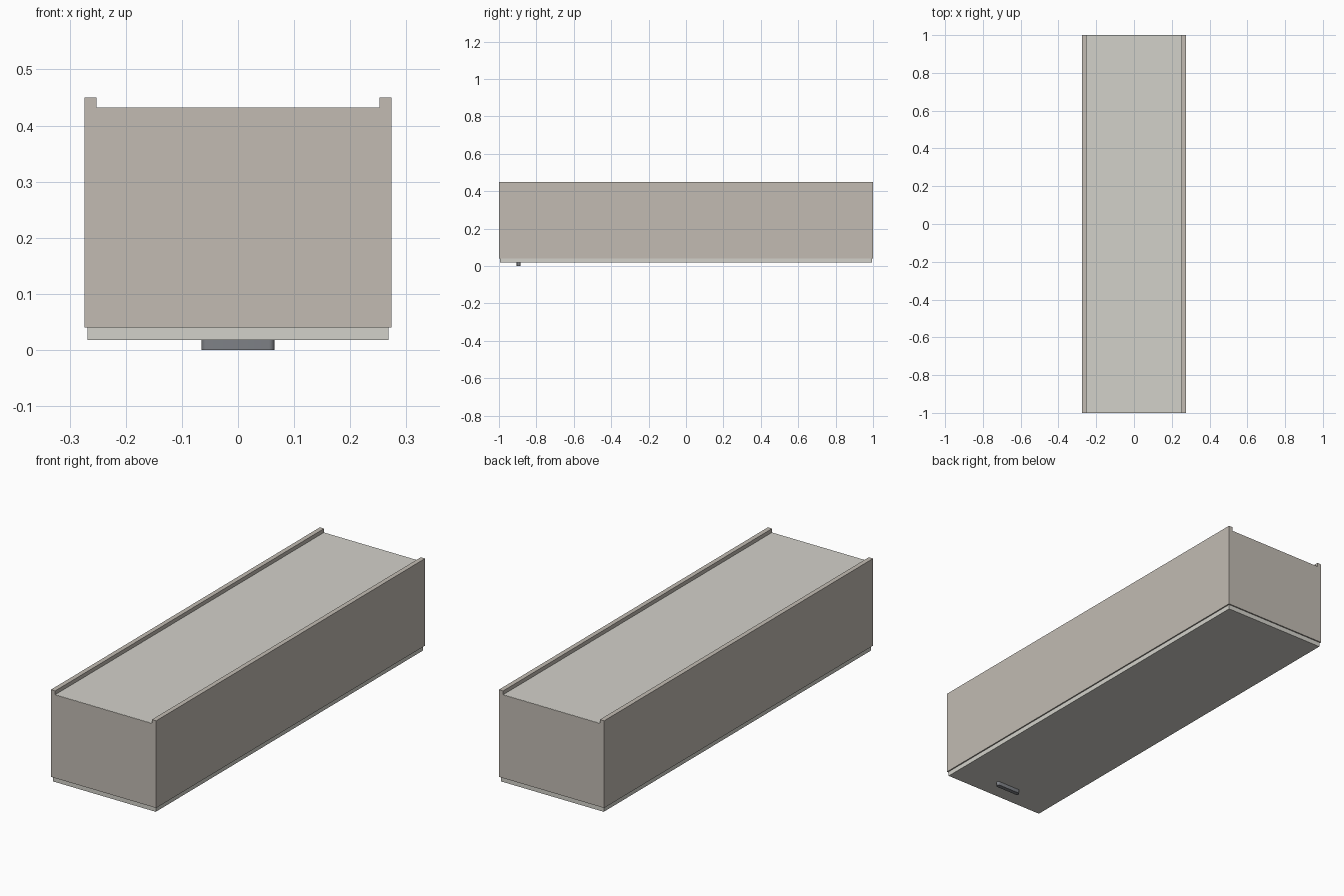
import bpy, bmesh, math

if "Cube" in bpy.data.objects:
    bpy.data.objects.remove(bpy.data.objects["Cube"])

def material(name, rgb):
    m = bpy.data.materials.new(name)
    m.diffuse_color = (*rgb, 1)
    m.use_nodes = True
    m.node_tree.nodes["Principled BSDF"].inputs["Base Color"].default_value = m.diffuse_color
    return m

BODY = material("body_beige", (0.54, 0.50, 0.45))
PANEL = material("panel_light", (0.65, 0.64, 0.59))
METAL = material("handle_grey", (0.21, 0.22, 0.24))

def finish(name, bm, mat):
    bmesh.ops.recalc_face_normals(bm, faces=bm.faces)
    me = bpy.data.meshes.new(name)
    bm.to_mesh(me)
    bm.free()
    me.materials.append(mat)
    ob = bpy.data.objects.new(name, me)
    bpy.context.collection.objects.link(ob)
    return ob

def box(name, x, y, z, mat):
    bm = bmesh.new()
    bmesh.ops.create_cube(bm, size=1)
    for v in bm.verts:
        for i, (lo, hi) in enumerate((x, y, z)):
            v.co[i] = lo if v.co[i] < 0 else hi
    return finish(name, bm, mat)

W, T, L = 0.274, 0.022, 1.0      # half width, board thickness, half length
BASE, BACK, TOP = 0.04, 0.432, 0.45

# Side boards, standing proud of the recessed back
for s, side in ((-1, "left"), (1, "right")):
    box(f"{side}_side_board", sorted((s * W, s * (W - T))), (-L, L), (BASE, TOP), BODY)

# End boards between the sides
for s, end in ((-1, "front"), (1, "rear")):
    box(f"{end}_end_board", (-W + T, W - T), sorted((s * L, s * (L - T))), (BASE, BACK - 0.001), BODY)

# Recessed back panel
box("back_panel", (-W + T, W - T), (-L + 0.001, L - 0.001), (BACK - 0.012, BACK), PANEL)

# Door on the underside
box("door", (-0.268, 0.268), (-0.994, 0.994), (0.018, BASE), PANEL)

# Door handle: round-ended bar
R, HALF, N = 0.01, 0.065, 12
bm = bmesh.new()
ring = []
for s in (1, -1):
    for i in range(N + 1):
        a = math.pi * (i / N - 0.5)
        ring.append(bm.verts.new((s * (HALF - R + R * math.cos(a)), -0.895 + s * R * math.sin(a), 0)))
face = bm.faces.new(ring)
ext = bmesh.ops.extrude_face_region(bm, geom=[face])["geom"]
bmesh.ops.translate(bm, vec=(0, 0, 0.018), verts=[g for g in ext if isinstance(g, bmesh.types.BMVert)])
handle = finish("door_handle", bm, METAL)
bpy.context.view_layer.objects.active = handle
handle.select_set(True)
bpy.ops.object.shade_smooth_by_angle(angle=math.radians(35))
